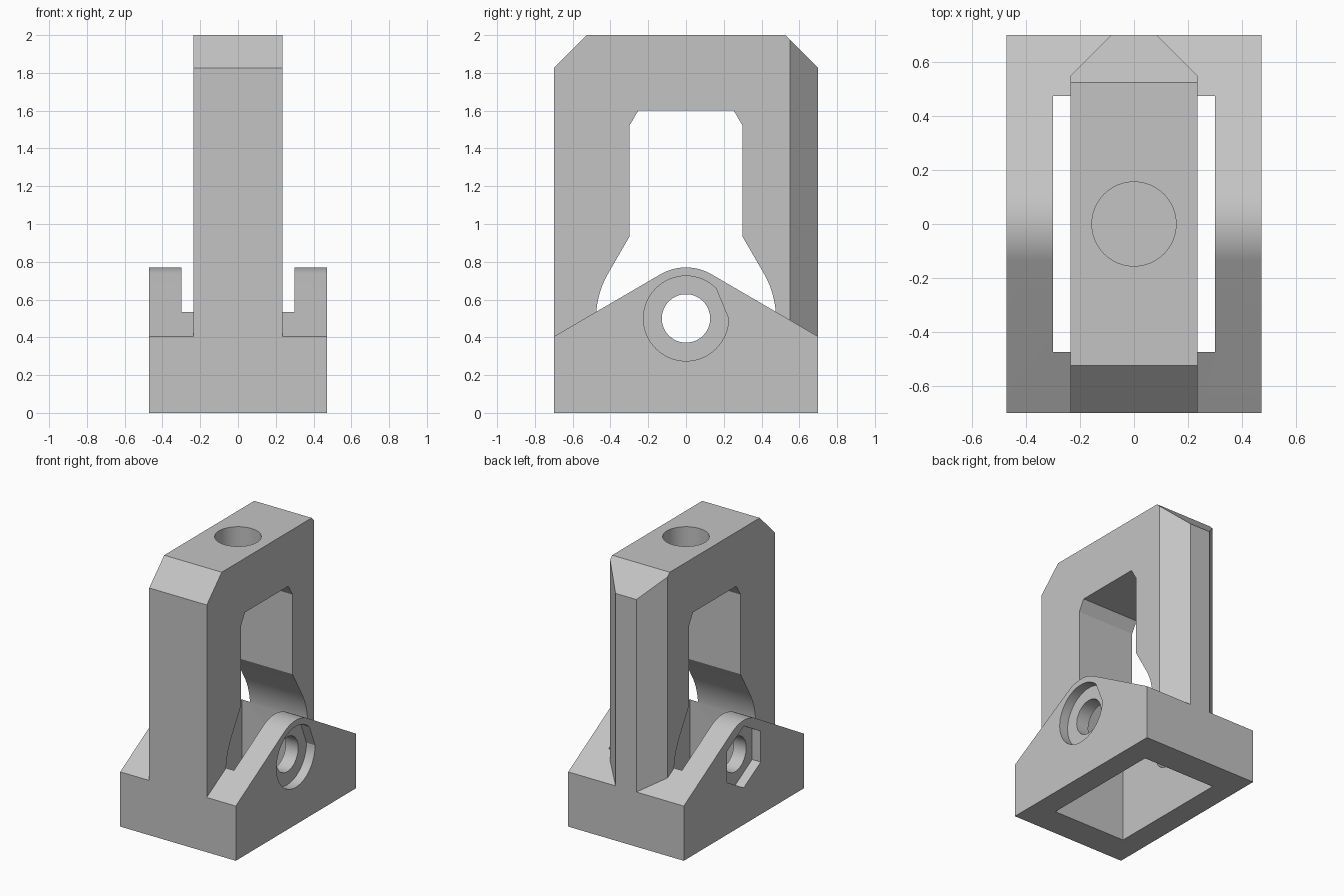
import bpy
import bmesh
from math import cos, sin, radians

cube = bpy.data.objects.get("Cube")
if cube:
    bpy.data.objects.remove(cube, do_unlink=True)

grey = bpy.data.materials.new("plain grey")
grey.use_nodes = True
colour = (0.55, 0.55, 0.55, 1)
grey.diffuse_color = colour
grey.node_tree.nodes["Principled BSDF"].inputs["Base Color"].default_value = colour


def prism(name, points, axis, low, high):
    """Extrude a closed 2D outline along x (points are y, z) or z (points are x, y)."""
    place = {"x": lambda p, t: (t, p[0], p[1]), "z": lambda p, t: (p[0], p[1], t)}[axis]
    bm = bmesh.new()
    start = bm.faces.new([bm.verts.new(place(p, low)) for p in points])
    grown = bmesh.ops.extrude_face_region(bm, geom=[start])
    offset = place((0, 0), high - low)
    moved = [v for v in grown["geom"] if isinstance(v, bmesh.types.BMVert)]
    bmesh.ops.translate(bm, verts=moved, vec=offset)
    bmesh.ops.recalc_face_normals(bm, faces=bm.faces[:])
    mesh = bpy.data.meshes.new(name)
    bm.to_mesh(mesh)
    bm.free()
    mesh.materials.append(grey)
    obj = bpy.data.objects.new(name, mesh)
    bpy.context.collection.objects.link(obj)
    return obj


def arc(radius, start, end, steps, centre=(0, 0)):
    angles = [radians(start + (end - start) * i / steps) for i in range(steps + 1)]
    return [(centre[0] + radius * cos(a), centre[1] + radius * sin(a)) for a in angles]


def mirrored(half):
    """Complete an outline whose right half is given from bottom to top."""
    return half + [(-u, v) for u, v in reversed(half)]


def combine(target, tool, operation):
    mod = target.modifiers.new(operation.lower(), "BOOLEAN")
    mod.operation = operation
    mod.solver = "EXACT"
    mod.object = tool
    bpy.ops.object.select_all(action="DESELECT")
    bpy.context.view_layer.objects.active = target
    target.select_set(True)
    bpy.ops.object.modifier_apply(modifier=mod.name)
    bpy.data.objects.remove(tool, do_unlink=True)


PIN = (0, 0.5)  # pin axis in y, z

# Base with sloping cheeks, rounded concentrically with the pin
cheek_top = arc(0.27, 60, 120, 20, PIN)
body = prism("bracket_body", [(-0.7, 0), (0.7, 0), (0.7, 0.404)] + cheek_top + [(-0.7, 0.404)],
             "x", -0.472, 0.472)
slot = prism("slot_cutter", mirrored([(0.3, -0.475), (0.3, 0.475)]), "z", -0.1, 1)
combine(body, slot, "DIFFERENCE")

# Upright frame: chamfered side outline, bevelled back corners
frame = prism("upright_frame", mirrored([(0.7, 0.2), (0.7, 1.825), (0.525, 2)]), "x", -0.4, 0.4)
plan = prism("plan_cutter", mirrored([(0.235, -0.8), (0.235, 0.55), (0.035, 0.75)]), "z", 0.1, 2.1)
combine(frame, plan, "INTERSECT")

# Window through the frame, flaring around the pin
window = [(0.476, 0.1)] + arc(0.476, 0, 30, 14, PIN) + [(0.3, 0.932), (0.3, 1.52), (0.253, 1.6)]
combine(frame, prism("window_cutter", mirrored(window), "x", -0.5, 0.5), "DIFFERENCE")

# Blind socket in the top
socket = prism("socket_cutter", arc(0.156, 0, 354.375, 63), "z", 1.7, 2.1)
combine(frame, socket, "DIFFERENCE")
combine(body, frame, "UNION")

# Pin bore, round recess with one flat on the left cheek, hexagonal recess on the right
bore = prism("bore_cutter", arc(0.128, 0, 354.375, 63, PIN), "x", -0.6, 0.6)
combine(body, bore, "DIFFERENCE")
head = prism("head_cutter", arc(0.225, 45, 360, 56, PIN), "x", 0.402, 0.6)
combine(body, head, "DIFFERENCE")
nut = prism("nut_cutter", arc(0.228, 30, 330, 5, PIN), "x", -0.6, -0.402)
combine(body, nut, "DIFFERENCE")

bpy.ops.object.select_all(action="DESELECT")
bpy.context.view_layer.objects.active = body
body.select_set(True)
bpy.ops.object.shade_smooth_by_angle(angle=radians(20))
